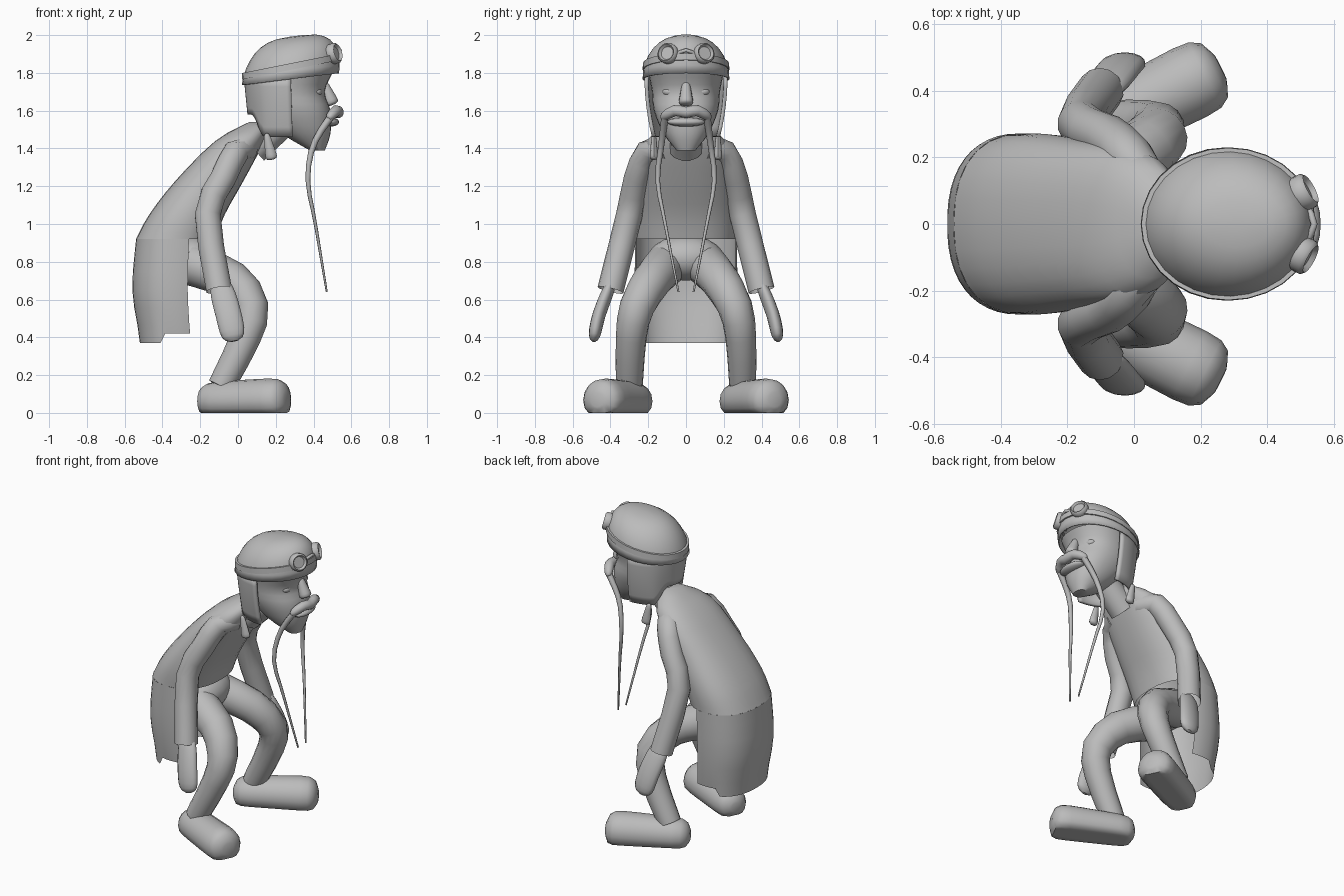
import bpy, bmesh
from math import sin, cos, pi, radians, copysign
from mathutils import Vector, Matrix

default_cube = bpy.data.objects.get("Cube")
if default_cube:
    bpy.data.objects.remove(default_cube, do_unlink=True)

shade = (.5, .5, .5, 1)
clay_grey = bpy.data.materials.new("clay grey")
clay_grey.use_nodes = True
clay_grey.diffuse_color = shade
clay_grey.node_tree.nodes["Principled BSDF"].inputs["Base Color"].default_value = shade


def finish(name, bm, thickness=0):
    """Turns a bmesh into a smooth shaded object, with a thickness if it is a sheet."""
    bmesh.ops.recalc_face_normals(bm, faces=bm.faces)
    mesh = bpy.data.meshes.new(name)
    bm.to_mesh(mesh)
    bm.free()
    mesh.materials.append(clay_grey)
    obj = bpy.data.objects.new(name, mesh)
    bpy.context.collection.objects.link(obj)
    if thickness:
        obj.modifiers.new("thickness", 'SOLIDIFY').thickness = thickness
    bpy.ops.object.select_all(action='DESELECT')
    obj.select_set(True)
    bpy.context.view_layer.objects.active = obj
    bpy.ops.object.shade_smooth_by_angle(angle=radians(50))


def skin(name, rows, closed=True, caps=(True, True), thickness=0):
    """Joins rows of points into a surface."""
    bm = bmesh.new()
    grid = [[bm.verts.new(point) for point in row] for row in rows]
    count = len(grid[0])
    for lower, upper in zip(grid, grid[1:]):
        for i in range(count if closed else count - 1):
            j = (i + 1) % count
            bm.faces.new((lower[i], lower[j], upper[j], upper[i]))
    for row, cap in zip((grid[0], grid[-1]), caps):
        if cap and closed:
            bm.faces.new(row)
    finish(name, bm, thickness)


def spline(keys, t):
    """Point on a smooth curve through the keys, t running from start to end."""
    last = len(keys) - 1
    i = min(int(t * last), last - 1)
    f = t * last - i
    before, a, b, after = (Vector(keys[min(max(k, 0), last)]) for k in range(i - 1, i + 3))
    bend = before * 2 - a * 5 + b * 4 - after
    twist = (a - b) * 3 + after - before
    return a + ((b - before) * f + bend * f ** 2 + twist * f ** 3) / 2


def sweep(name, path, start, end, flat=1, blunt=0, ref=(0, 1, 0), steps=12, sides=14, caps=(True, True)):
    """Tube along a curve; flat widens it across ref, blunt rounds its ends, the ground cuts it."""
    rows = []
    for i in range(steps + 1):
        t = (1 - cos(pi * i / steps)) / 2
        along = (spline(path, min(t + .01, 1)) - spline(path, max(t - .01, 0))).normalized()
        u = Vector(ref)
        u = (u - along * u.dot(along)).normalized()
        v = along.cross(u) * flat
        radius = start + (end - start) * t
        if blunt:
            radius *= max(1 - abs(2 * t - 1) ** blunt, .1) ** .5
        row = []
        for k in range(sides):
            angle = 2 * pi * k / sides
            point = spline(path, t) + (u * cos(angle) + v * sin(angle)) * radius
            point.z = max(point.z, 0)
            row.append(point)
        rows.append(row)
    skin(name, rows, caps=caps)


def oval(z, back, front, half, tilt=0, count=28, opening=0, power=1):
    """Horizontal slice, raised at the front by tilt; opening leaves a gap there, in degrees."""
    middle, reach = (back + front) / 2, (front - back) / 2
    row = []
    for k in range(count):
        angle = radians(opening + (360 - 2 * opening) * k / (count - 1 if opening else count))
        c, s = (copysign(abs(w) ** power, w) for w in (cos(angle), sin(angle)))
        x = middle + reach * c
        row.append(Vector((x, half * s, z + tilt * (x - .3))))
    return row


def slices(keys, steps, **shape):
    """Ovals blended through key slices: height, back, front, half width."""
    return [oval(*spline(keys, i / steps), **shape) for i in range(steps + 1)]


def ball(name, place, size):
    bm = bmesh.new()
    stretch = Matrix.Translation(place) @ Matrix.Diagonal((*size, 1))
    bmesh.ops.create_uvsphere(bm, u_segments=16, v_segments=10, radius=1, matrix=stretch)
    finish(name, bm)


# Coat: hunched body, then tails open at the front with a stepped hem
body = [(.92, -.54, -.12, .27), (1.05, -.47, -.07, .27), (1.23, -.33, .03, .25),
        (1.44, -.12, .14, .21), (1.54, .06, .16, .06)]
skin("coat_body", slices(body, 12, power=.85), caps=(False, True))
tails = slices([body[0], (.65, -.56, -.12, .27), (.4, -.52, -.12, .25)], 6, power=.85, opening=74)
for point in tails[-1]:
    point.z = .42 if point.x > -.4 else .37
skin("coat_tails", tails, closed=False)

# Trouser seat and neck
ball("trouser_seat", (-.24, 0, .82), (.14, .2, .12))
sweep("neck", [(.08, 0, 1.4), (.28, 0, 1.58)], start=.09, end=.08)

# Face, with chin below and brow above
face = [(1.39, .38, .46, .05), (1.48, .23, .49, .12), (1.6, .11, .49, .17), (1.7, .09, .46, .18), (1.8, .1, .5, .2)]
skin("face", slices(face, 12, power=.9))
sweep("nose", [(.45, 0, 1.76), (.5, 0, 1.63)], start=.015, end=.045, blunt=6)
ball("lower_lip", (.485, 0, 1.54), (.05, .1, .025))
sweep("moustache_roll", [(.48, -.13, 1.56), (.52, -.06, 1.6), (.53, 0, 1.59), (.52, .06, 1.6), (.48, .13, 1.56)],
      start=.03, end=.03, blunt=6, ref=(0, 0, 1))

# Flying helmet dome, a rounded cap tilted back
dome = []
for i in range(9):
    rise = radians(i * 11)
    length, width = cos(rise) ** .6, cos(rise) ** .8
    middle = .28 + .03 * sin(rise)
    dome.append(oval(1.77 + .225 * sin(rise), middle - .26 * length, middle + .255 * length, .23 * width, tilt=.12))
skin("helmet_dome", dome, caps=(False, True), thickness=.008)

# Helmet back and ear flaps, dropping lowest beside the jaw
flaps = []
for i in range(7):
    fall = i / 6
    row = oval(0, .03 + .02 * fall, .52, .22 - .04 * fall ** 2, opening=89, count=33)
    for point in row:
        ear = min(max((point.x - .07) / .07, 0), 1)
        point.z = 1.78 - fall * (.2 + .12 * ear ** 2 * (3 - 2 * ear))
    flaps.append(row)
skin("helmet_flaps", flaps, closed=False, thickness=.02)

# Goggle strap around the dome, and the bridge between the lenses
strap = []
for lift, grow in ((0, -.03), (0, .005), (.035, .003), (.035, -.03)):
    strap.append(oval(1.82 + lift, .025 - grow, .54 + grow, .225 + grow, tilt=.2))
skin("goggle_strap", strap, caps=(False, False))
sweep("goggle_bridge", [(.52, -.05, 1.9), (.54, 0, 1.92), (.52, .05, 1.9)],
      start=.01, end=.01, ref=(0, 0, 1), steps=6, sides=8)

for side, sign in (("left", 1), ("right", -1)):
    def paired(part, path, **shape):
        sweep(side + "_" + part, [(x, y * sign, z) for x, y, z in path], **shape)

    # Long drooping whisker and helmet strap end
    paired("whisker", [(.5, .11, 1.58), (.4, .13, 1.42), (.37, .15, 1.23), (.41, .11, 1), (.47, .04, .64)],
           start=.02, end=.005, sides=8, steps=16)
    paired("strap_end", [(.15, .17, 1.48), (.18, .17, 1.34)], start=.01, end=.025, flat=1.4, blunt=6, sides=8)

    # Arm and mitten hand
    paired("sleeve", [(.04, .1, 1.4), (-.01, .2, 1.38), (-.08, .26, 1.24), (-.16, .3, 1.05), (-.1, .4, .65)],
           start=.07, end=.07, caps=(True, False))
    paired("hand", [(-.1, .39, .7), (-.05, .46, .52), (-.02, .49, .38)], start=.035, end=.035, flat=2, blunt=4)

    # Bent leg and big shoe, toed out
    paired("trouser_leg", [(-.25, .1, .79), (-.03, .18, .7), (.07, .26, .56), (.04, .29, .4), (-.09, .3, .14)],
           start=.115, end=.07, sides=16)
    paired("shoe", [(-.2, .24, .06), (.26, .47, .07)], start=.1, end=.12, blunt=6, sides=16)

    # Eyelid, and goggle cup turned round a short profile
    ball(side + "_eyelid", (.415, .085 * sign, 1.7), (.03, .04, .025))
    centre = Vector((.5, .09 * sign, 1.9))
    turn = Vector((.85, .45 * sign, .25)).to_track_quat('Z', 'Y')
    cup = []
    for radius, height in ((.045, -.05), (.055, 0), (.055, .025), (.045, .035), (.035, .02)):
        circle = [(radius * cos(k * pi / 10), radius * sin(k * pi / 10), height) for k in range(20)]
        cup.append([centre + turn @ Vector(point) for point in circle])
    skin(side + "_goggle", cup)
